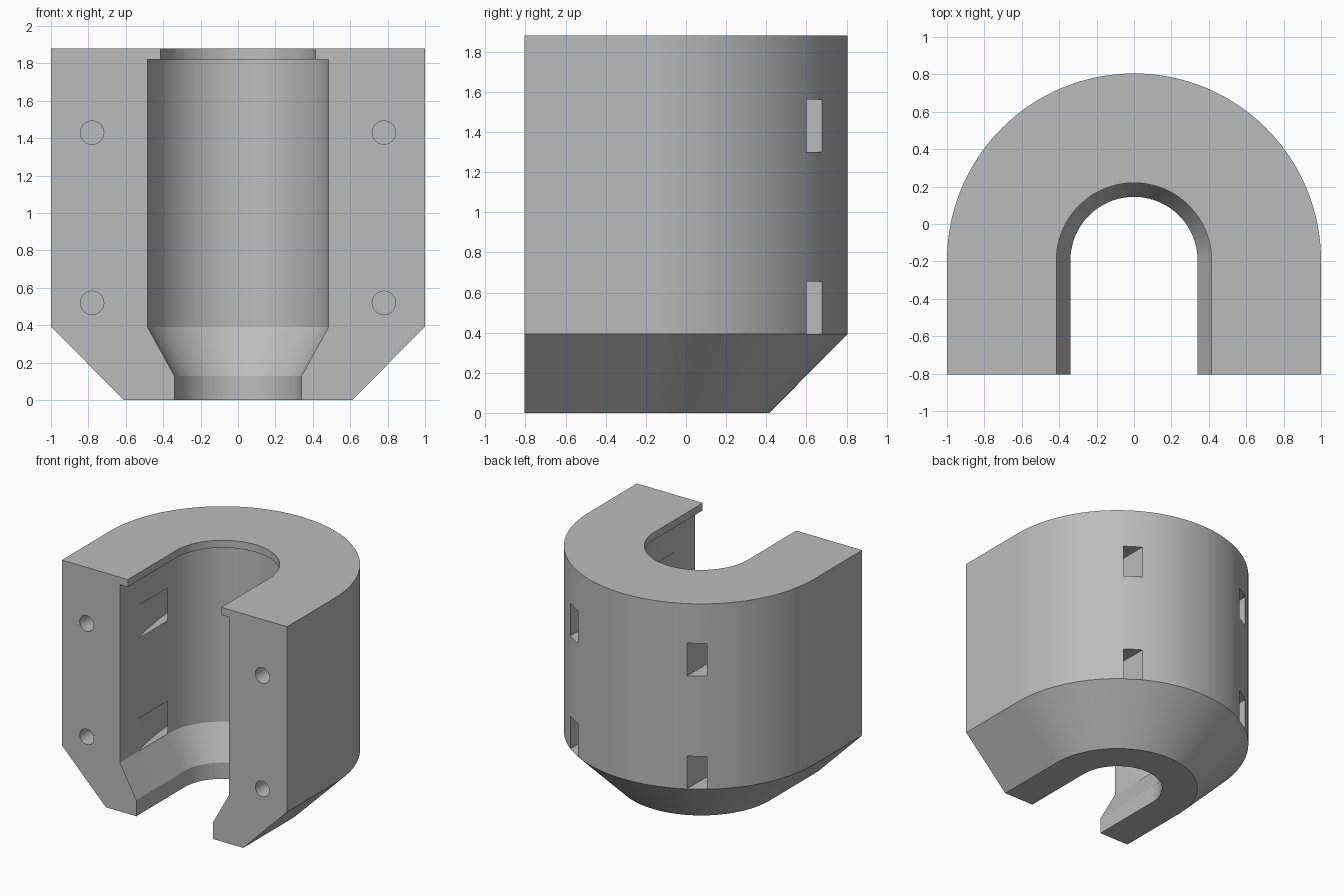
import bpy, bmesh, math

if "Cube" in bpy.data.objects:
    bpy.data.objects.remove(bpy.data.objects["Cube"])

CY, FRONT = -0.195, -0.805      # centre of the rounded back, front plane
SEG = 64

grey = bpy.data.materials.new("plain grey")
grey.diffuse_color = (0.5, 0.5, 0.5, 1)
grey.use_nodes = True
grey.node_tree.nodes["Principled BSDF"].inputs["Base Color"].default_value = grey.diffuse_color


def make(name, verts, faces):
    me = bpy.data.meshes.new(name)
    me.from_pydata(verts, [], faces)
    bm = bmesh.new()
    bm.from_mesh(me)
    bmesh.ops.recalc_face_normals(bm, faces=bm.faces)
    bm.to_mesh(me)
    bm.free()
    me.materials.append(grey)
    ob = bpy.data.objects.new(name, me)
    bpy.context.collection.objects.link(ob)
    return ob


def prism(name, outline, axis_point):
    """Closed prism: axis_point maps (u, v, end) to a point."""
    n = len(outline)
    verts = [axis_point(u, v, e) for e in (0, 1) for u, v in outline]
    faces = [list(range(n)), list(range(n, 2 * n))]
    faces += [(i, (i + 1) % n, n + (i + 1) % n, n + i) for i in range(n)]
    return make(name, verts, faces)


# Housing: wall section (radius, height) swept along a U-shaped path
section = [(0.61, 0), (1, 0.392), (1, 1.88), (0.415, 1.88), (0.415, 1.82),
           (0.485, 1.82), (0.485, 0.392), (0.34, 0.13), (0.34, 0)]
verts = []
for r, z in section:
    verts.append((r, FRONT, z))
    for i in range(SEG + 1):
        a = math.pi * i / SEG
        verts.append((r * math.cos(a), CY + r * math.sin(a), z))
    verts.append((-r, FRONT, z))
m, k = SEG + 3, len(section)
faces = [(j * m + i, j * m + i + 1, (j + 1) % k * m + i + 1, (j + 1) % k * m + i)
         for j in range(k) for i in range(m - 1)]
faces += [[j * m for j in range(k)], [j * m + m - 1 for j in range(k)]]
housing = make("housing", verts, faces)

# Cutters: strap channels from cavity to back, and blind screw holes
slot = [(0.45, -0.575), (0.485, -0.575), (0.525, -0.4), (0.555, -0.2), (0.59, 0.2),
        (0.607, 0.6), (0.607, 0.95), (0.486, 0.95), (0.486, -0.2), (0.45, -0.2)]
circle = [(0.0625 * math.cos(t * math.pi / 16), 0.0625 * math.sin(t * math.pi / 16))
          for t in range(32)]
cutters = []
for s in (-1, 1):
    for z0 in (0.393, 1.3):
        cutters.append(prism("strap_channel_cutter", slot,
                             lambda u, v, e: (s * u, v, z0 + 0.263 * e)))
    for z0 in (0.52, 1.43):
        cutters.append(prism("screw_hole_cutter", circle,
                             lambda u, v, e: (s * 0.78 + u, FRONT - 0.1 + 0.5 * e, z0 + v)))
for c in cutters:
    mod = housing.modifiers.new("cut", 'BOOLEAN')
    mod.operation, mod.solver, mod.object = 'DIFFERENCE', 'EXACT', c
    c.hide_render = True
    c.hide_set(True)

# Apply the cuts and smooth the round walls
bpy.context.view_layer.objects.active = housing
housing.select_set(True)
for mod in list(housing.modifiers):
    bpy.ops.object.modifier_apply(modifier=mod.name)
for c in cutters:
    bpy.data.objects.remove(c)
bpy.ops.object.shade_smooth_by_angle(angle=math.radians(25))
